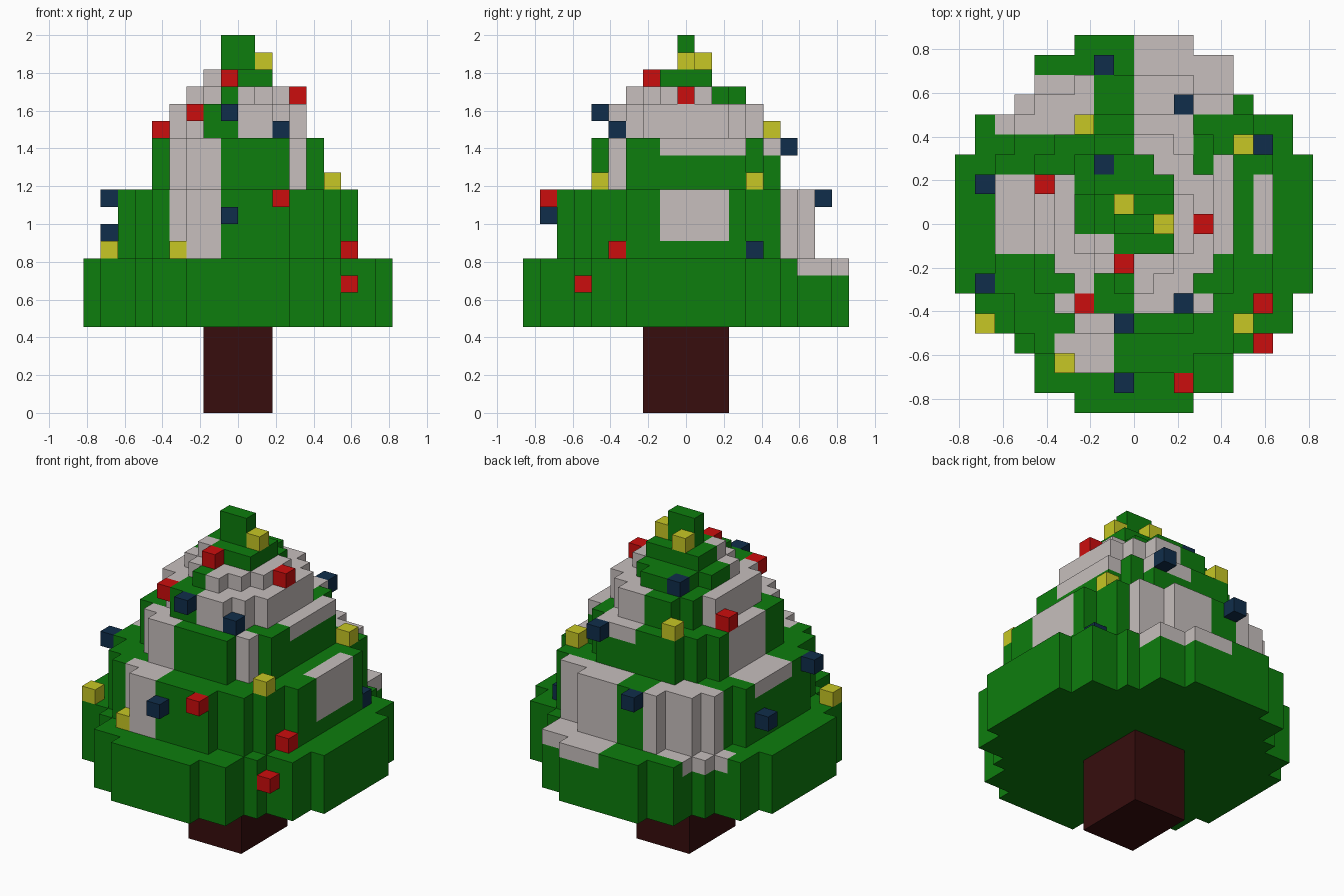
import bpy, bmesh, math

if "Cube" in bpy.data.objects:
    bpy.data.objects.remove(bpy.data.objects["Cube"])

U = 1 / 11  # edge of one block


def material(name, rgb):
    m = bpy.data.materials.new(name)
    m.diffuse_color = (*rgb, 1)
    m.use_nodes = True
    m.node_tree.nodes["Principled BSDF"].inputs["Base Color"].default_value = m.diffuse_color
    return m


GREEN = material("leaf_green", (0.004, 0.205, 0.004))
GREY = material("garland_grey", (0.57, 0.52, 0.51))
BROWN = material("bark_brown", (0.038, 0.004, 0.004))
RED = material("bauble_red", (0.6, 0.004, 0.004))
YELLOW = material("bauble_yellow", (0.57, 0.57, 0.018))
BLUE = material("bauble_blue", (0.005, 0.027, 0.07))


# Garland rules per tier: x is the block's lower x index, y its centre row, k its level
def garland_1(x, y, k):
    return k == 8 and ((x >= 0 and y >= 7) or (x < -2 and 5 <= y <= 7 and x + y >= -2))


def garland_2(x, y, k):
    return ((x >= 0 and y >= 6) or (x < -2 and y >= 5) or (-4 <= x <= -2 and y <= -6)
            or (x == 6 and -1 <= y <= 2 and k >= 10) or (x < -5 and -1 <= y <= 2 and k == 12))


def garland_3(x, y, k):
    return ((-4 <= x <= -2 and y <= -4) or (x == 3 and y == -4)
            or (x == -5 and -1 <= y <= 2)
            or (k == 15 and ((x == 4 and -1 <= y <= 3) or (0 <= x <= 2 and y >= 4))))


def garland_4(x, y, k):
    return x >= 0 or x == -4 or (x == -3 and y <= 1)


def garland_5(x, y, k):
    return y <= 1 and x != -1 and not (x < -1 and y >= 0)


def garland_6(x, y, k):
    return x == -2 and y == -1


def plain(x, y, k):
    return False


# name, bottom level, top level, half width for each row |y| = 0, 1, 2..., garland rule
PARTS = [
    ("trunk", 0, 5, [2] * 3, plain),
    ("tier_1", 5, 9, [9] * 4 + [8, 8, 6, 5, 5, 3], garland_1),
    ("tier_2", 9, 13, [7] * 4 + [6, 6, 5, 3], garland_2),
    ("tier_3", 13, 16, [5] * 4 + [4, 3], garland_3),
    ("tier_4", 16, 18, [4] * 3 + [3, 2], garland_4),
    ("tier_5", 18, 19, [3, 3, 2, 1], garland_5),
    ("tier_6", 19, 20, [2, 2], garland_6),
    ("tree_tip", 20, 22, [1], plain),
]


def blocks(z0, z1, rows):
    r = len(rows) - 1
    return {(x, y, k) for k in range(z0, z1) for y in range(-r, r + 1)
            for x in range(-rows[abs(y)], rows[abs(y)])}


SOLID = set().union(*(blocks(p[1], p[2], p[3]) for p in PARTS))


def build(name, cells, mats, rule, solid):
    """Skin a set of blocks, leaving out faces between neighbours."""
    bm = bmesh.new()
    for (x, y, k) in sorted(cells):
        c = (x + 0.5, y, k + 0.5)
        for axis in range(3):
            for s in (-1, 1):
                n = [x, y, k]
                n[axis] += s
                if tuple(n) in solid:
                    continue
                a, b = (axis + 1) % 3, (axis + 2) % 3
                vs = []
                for da, db in ((-1, -1), (1, -1), (1, 1), (-1, 1))[::s]:
                    p = list(c)
                    p[axis] += s / 2
                    p[a] += da / 2
                    p[b] += db / 2
                    vs.append(bm.verts.new([v * U for v in p]))
                bm.faces.new(vs).material_index = int(rule(x, y, k))
    bmesh.ops.remove_doubles(bm, verts=bm.verts, dist=1e-4)
    bmesh.ops.dissolve_limit(bm, angle_limit=math.radians(1), verts=bm.verts,
                             edges=bm.edges, delimit={'MATERIAL'})
    mesh = bpy.data.meshes.new(name)
    bm.to_mesh(mesh)
    bm.free()
    for m in mats:
        mesh.materials.append(m)
    bpy.context.collection.objects.link(bpy.data.objects.new(name, mesh))


# Trunk and foliage tiers
for name, z0, z1, rows, rule in PARTS:
    mats = [BROWN] if name == "trunk" else [GREEN, GREY]
    build(name, blocks(z0, z1, rows), mats, rule, SOLID)

# Baubles: single blocks hung on the tiers
BAUBLES = {
    ("red_bauble", RED): [(-1, -2, 19), (3, 0, 18), (-5, 2, 16), (-3, -4, 17),
                          (6, -4, 9), (6, -6, 7), (2, -8, 12)],
    ("yellow_bauble", YELLOW): [(-1, 1, 20), (1, 0, 20), (-3, 5, 16), (5, 4, 13),
                                (5, -5, 13), (-8, -5, 9), (-4, -7, 9)],
    ("blue_bauble", BLUE): [(-2, 3, 18), (2, -4, 16), (-1, -5, 17), (2, 6, 15), (6, 4, 9),
                            (-8, 2, 10), (-8, -3, 12), (-2, 8, 12), (-1, -8, 11)],
}
for (name, mat), cells in BAUBLES.items():
    for i, cell in enumerate(cells, 1):
        build(f"{name}_{i}", {cell}, [mat], plain, set())
